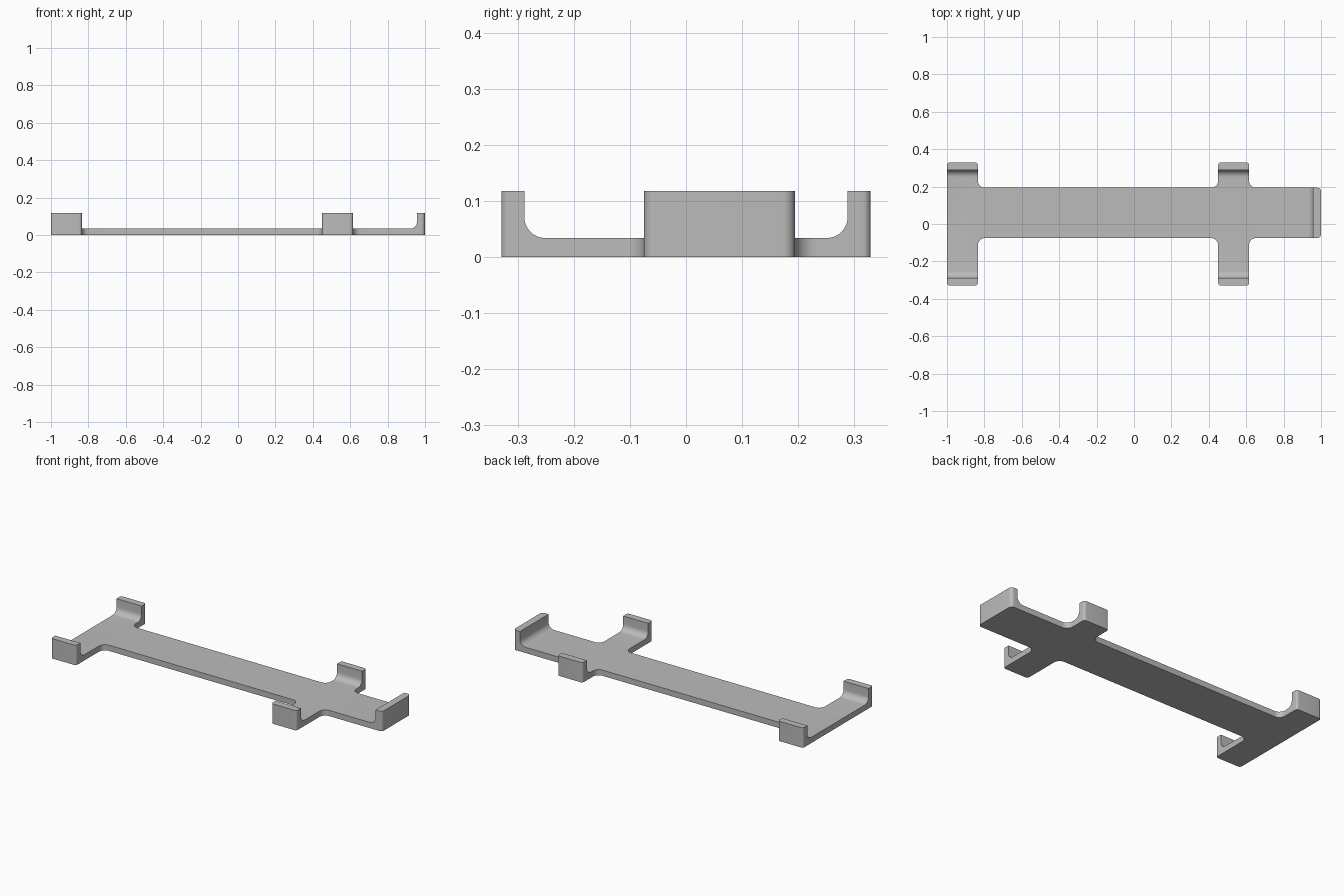
import bpy, bmesh, math
from mathutils import Vector

cube = bpy.data.objects.get("Cube")
if cube:
    bpy.data.objects.remove(cube, do_unlink=True)

HEIGHT, FLOOR, WALL = 0.118, 0.034, 0.041
ARM_Y, FRONT, BACK = 0.329, -0.075, 0.194
TIP, CORNER = 0.014, 0.038      # radii of outer and inner plan corners

grey = bpy.data.materials.new("light grey")
grey.use_nodes = True
colour = (0.5, 0.5, 0.5, 1)
grey.diffuse_color = colour
grey.node_tree.nodes["Principled BSDF"].inputs["Base Color"].default_value = colour


def rounded(corners, steps=8):
    """Replace every (x, y, radius) right-angle corner with an arc."""
    points = []
    for i, (x, y, r) in enumerate(corners):
        here = Vector((x, y))
        before = (Vector(corners[i - 1][:2]) - here).normalized()
        after = (Vector(corners[(i + 1) % len(corners)][:2]) - here).normalized()
        centre = here + (before + after) * r
        for k in range(steps + 1):
            a = math.pi / 2 * k / steps
            points.append(centre - after * r * math.cos(a) - before * r * math.sin(a))
    return points


def finish(bm, name):
    bmesh.ops.recalc_face_normals(bm, faces=bm.faces)
    mesh = bpy.data.meshes.new(name)
    bm.to_mesh(mesh)
    bm.free()
    mesh.materials.append(grey)
    obj = bpy.data.objects.new(name, mesh)
    bpy.context.collection.objects.link(obj)
    return obj


# Plan outline: long plate with two crossing arms, counter-clockwise
outline = [
    (-1, -ARM_Y, TIP), (-0.835, -ARM_Y, TIP), (-0.835, FRONT, CORNER),
    (0.45, FRONT, CORNER), (0.45, -ARM_Y, TIP), (0.615, -ARM_Y, TIP),
    (0.615, FRONT, CORNER), (1, FRONT, 0.02), (1, BACK, 0.02),
    (0.615, BACK, CORNER), (0.615, ARM_Y, TIP), (0.45, ARM_Y, TIP),
    (0.45, BACK, CORNER), (-0.835, BACK, CORNER),
    (-0.835, ARM_Y, TIP), (-1, ARM_Y, TIP),
]
bm = bmesh.new()
base = bm.faces.new([bm.verts.new((p.x, p.y, 0)) for p in rounded(outline)])
top = bmesh.ops.extrude_face_region(bm, geom=[base])["geom"]
bmesh.ops.translate(bm, vec=(0, 0, HEIGHT),
                    verts=[v for v in top if isinstance(v, bmesh.types.BMVert)])
bracket = finish(bm, "bracket_plate")

# Hollow above the floor, with filleted foot along the clips and end lip
bm = bmesh.new()
bmesh.ops.create_cube(bm, size=1)
low, high = Vector((-1.2, WALL - ARM_Y, FLOOR)), Vector((0.957, ARM_Y - WALL, 0.3))
for v in bm.verts:
    v.co = [high[i] if v.co[i] > 0 else low[i] for i in range(3)]
foot = [e for e in bm.edges
        if all(v.co.z < 0.1 for v in e.verts) and any(v.co.x > 0 for v in e.verts)]
bmesh.ops.bevel(bm, geom=foot, offset=0.037, offset_type='OFFSET', segments=8,
                profile=0.5, affect='EDGES')
hollow = finish(bm, "hollow_cutter")
hollow.hide_render = True

bpy.ops.object.select_all(action='DESELECT')
bracket.select_set(True)
bpy.context.view_layer.objects.active = bracket
cut = bracket.modifiers.new("Hollow", 'BOOLEAN')
cut.operation = 'DIFFERENCE'
cut.solver = 'EXACT'
cut.object = hollow
bpy.ops.object.modifier_apply(modifier=cut.name)
bpy.data.objects.remove(hollow, do_unlink=True)
bpy.ops.object.shade_smooth_by_angle(angle=math.radians(30))
